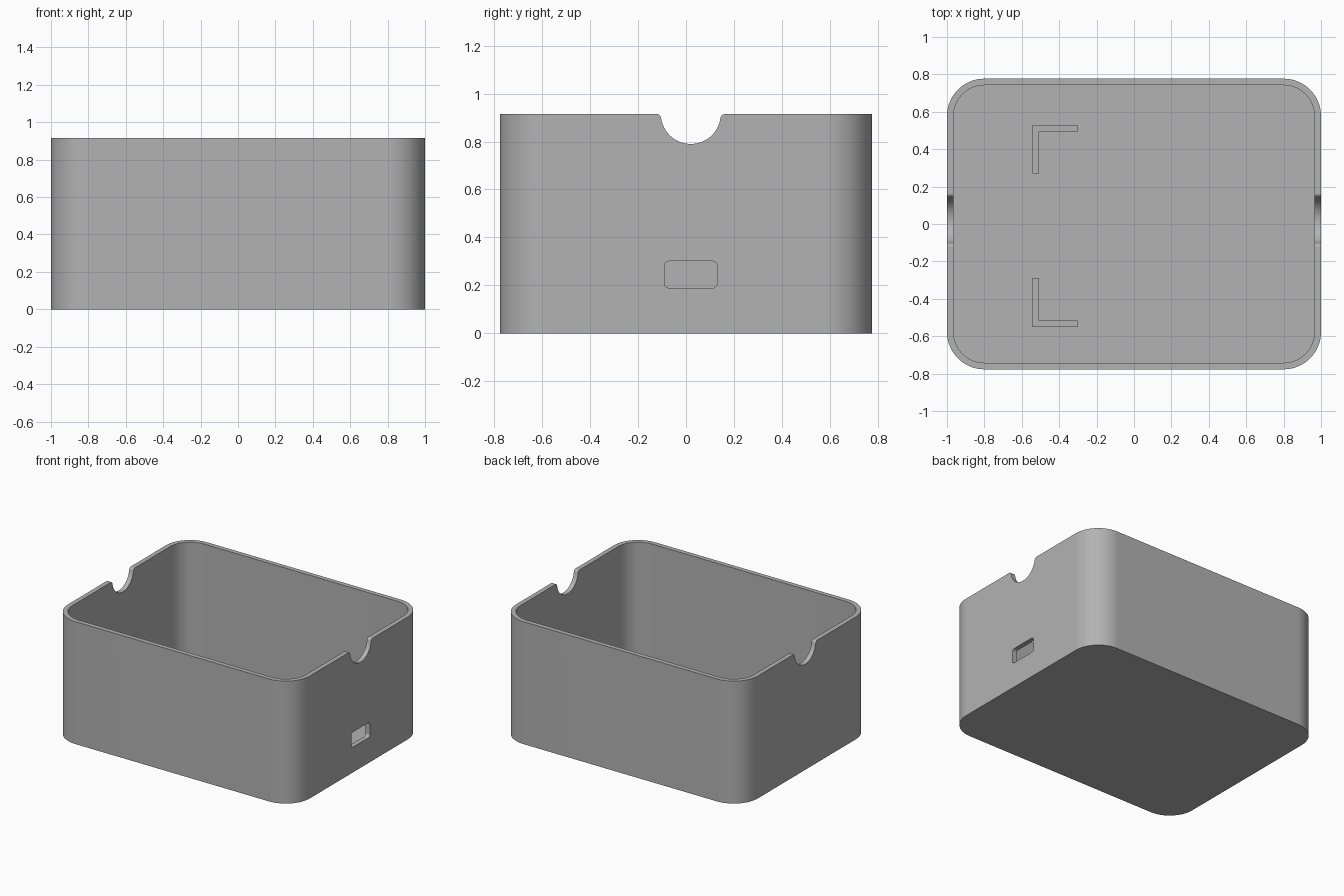
import bpy, bmesh
from math import pi, sin, cos, sqrt, asin

old = bpy.data.objects.get("Cube")
if old:
    bpy.data.objects.remove(old, do_unlink=True)

HALF_X, HALF_Y, HEIGHT = 1.0, 0.777, 0.915
WALL, CORNER = 0.035, 0.2

grey = bpy.data.materials.new("plain grey")
grey.use_nodes = True
colour = (0.45, 0.45, 0.45, 1)
grey.diffuse_color = colour
grey.node_tree.nodes["Principled BSDF"].inputs["Base Color"].default_value = colour


def arc(cx, cy, r, start, end, steps):
    angles = [start + (end - start) * i / steps for i in range(steps + 1)]
    return [(cx + r * cos(a), cy + r * sin(a)) for a in angles]


def rounded_rect(cx, cy, hx, hy, r, steps):
    pts = []
    for i, (sx, sy) in enumerate([(1, 1), (-1, 1), (-1, -1), (1, -1)]):
        pts += arc(cx + sx * (hx - r), cy + sy * (hy - r), r,
                   i * pi / 2, (i + 1) * pi / 2, steps)
    return pts


def prism(name, profile, low, high, axis="z"):
    """Extrude a closed profile along z (profile in xy) or x (profile in yz)."""
    place = (lambda a, b, t: (a, b, t)) if axis == "z" else (lambda a, b, t: (t, a, b))
    bm = bmesh.new()
    ends = [[bm.verts.new(place(a, b, t)) for a, b in profile] for t in (low, high)]
    n = len(profile)
    bm.faces.new(ends[0][::-1])
    bm.faces.new(ends[1])
    for i in range(n):
        j = (i + 1) % n
        bm.faces.new((ends[0][i], ends[0][j], ends[1][j], ends[1][i]))
    bmesh.ops.recalc_face_normals(bm, faces=bm.faces)
    mesh = bpy.data.meshes.new(name)
    bm.to_mesh(mesh)
    bm.free()
    mesh.materials.append(grey)
    obj = bpy.data.objects.new(name, mesh)
    bpy.context.collection.objects.link(obj)
    return obj


def activate(obj):
    bpy.ops.object.select_all(action="DESELECT")
    obj.select_set(True)
    bpy.context.view_layer.objects.active = obj


def cut(obj, cutter):
    activate(obj)
    mod = obj.modifiers.new("cut", "BOOLEAN")
    mod.operation, mod.solver, mod.object = "DIFFERENCE", "EXACT", cutter
    bpy.ops.object.modifier_apply(modifier=mod.name)
    bpy.data.objects.remove(cutter, do_unlink=True)


# Open box with rounded vertical corners
box = prism("box_shell", rounded_rect(0, 0, HALF_X, HALF_Y, CORNER, 16), 0, HEIGHT)
cut(box, prism("cavity", rounded_rect(0, 0, HALF_X - WALL, HALF_Y - WALL,
                                      CORNER - WALL, 16), WALL, HEIGHT + 0.2))

# Finger notches through both end walls, with rounded lips
MID_Y, R, LIP = 0.02, 0.125, 0.02
d = sqrt((R + LIP) ** 2 - LIP ** 2)
tilt = asin(LIP / (R + LIP))
notch = [(MID_Y - d, HEIGHT + 0.1)]
notch += arc(MID_Y - d, HEIGHT - LIP, LIP, pi / 2, tilt, 6)
notch += arc(MID_Y, HEIGHT, R, pi + tilt, 2 * pi - tilt, 28)[1:-1]
notch += arc(MID_Y + d, HEIGHT - LIP, LIP, pi - tilt, pi / 2, 6)
notch += [(MID_Y + d, HEIGHT + 0.1)]
cut(box, prism("notch", notch, -1.2, 1.2, "x"))

# Cable port through the +x wall only
cut(box, prism("port", rounded_rect(MID_Y, 0.245, 0.11, 0.056, 0.02, 5), 0.9, 1.1, "x"))

activate(box)
bpy.ops.object.shade_smooth_by_angle(angle=pi / 6)
weighted = box.modifiers.new("even shading", "WEIGHTED_NORMAL")
weighted.keep_sharp = True

# L-shaped corner ribs on the floor
X0, ARM_X, ARM_Y, T = -0.542, 0.24, 0.26, 0.035
for name, y0, s in (("back_corner_rib", 0.53, -1), ("front_corner_rib", -0.55, 1)):
    shape = [(0, 0), (ARM_X, 0), (ARM_X, T), (T, T), (T, ARM_Y), (0, ARM_Y)]
    prism(name, [(X0 + x, y0 + s * y) for x, y in shape], WALL - 0.005, 0.13)
